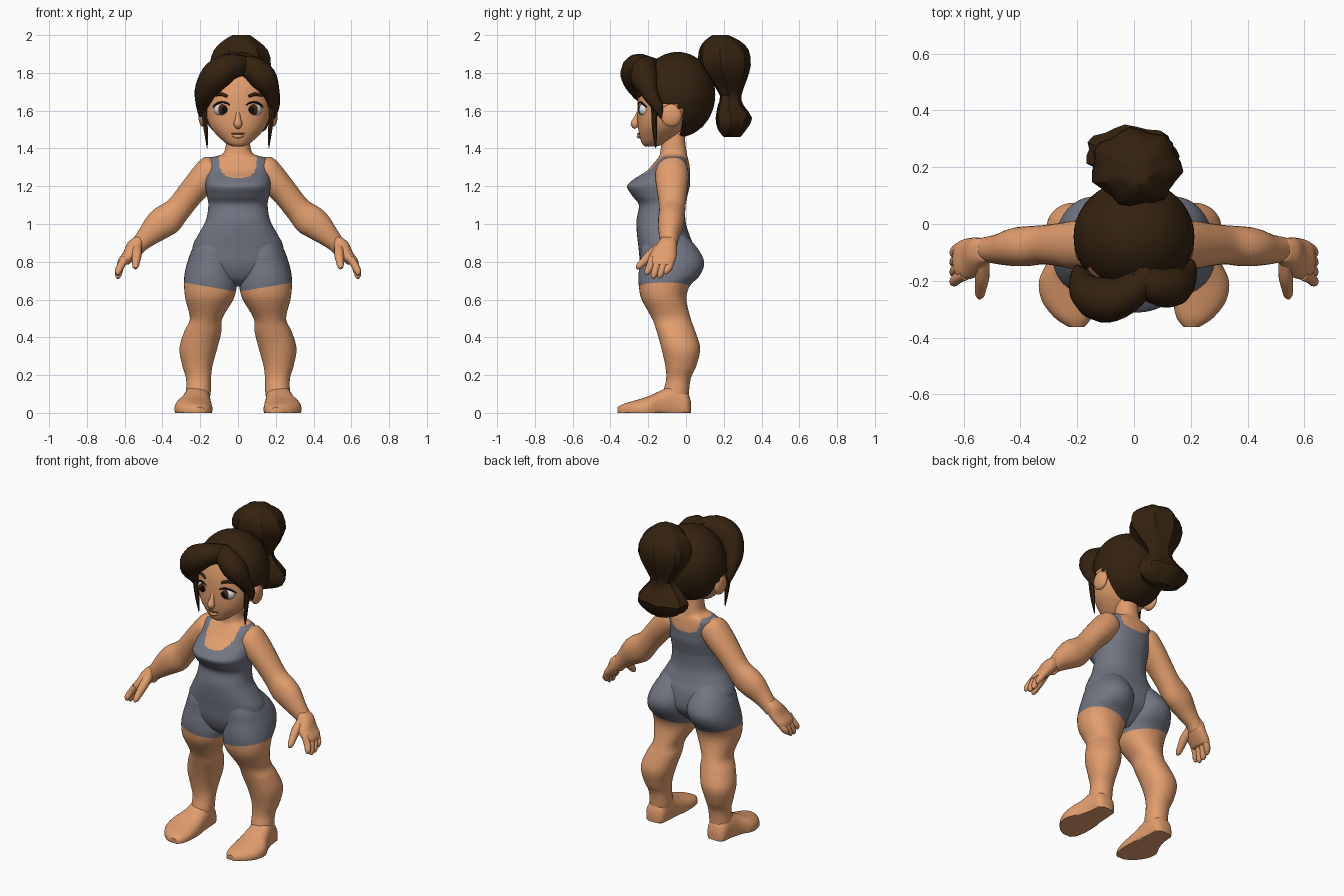
import bpy, bmesh, math
from mathutils import Vector, Matrix


def material(name, r, g, b):
    m = bpy.data.materials.new(name)
    m.diffuse_color = (r, g, b, 1)
    return m


SKIN = material("skin", 0.76, 0.34, 0.155)
SUIT = material("grey suit", 0.17, 0.18, 0.225)
HAIR = material("dark brown hair", 0.035, 0.016, 0.005)
WHITE = material("eye white", 0.75, 0.77, 0.8)
IRIS = material("brown iris", 0.06, 0.02, 0.008)
BLACK = material("black pupil", 0.004, 0.003, 0.003)
LIP = material("lip line", 0.2, 0.06, 0.03)


def finish(name, bm, mats, mirror=False, rule=None, angle=50):
    """Turn a bmesh into a shaded, coloured object."""
    bmesh.ops.recalc_face_normals(bm, faces=bm.faces)
    if rule:
        for f in bm.faces:
            f.material_index = rule(f.calc_center_median())
    me = bpy.data.meshes.new(name)
    bm.to_mesh(me)
    bm.free()
    ob = bpy.data.objects.new(name, me)
    bpy.context.collection.objects.link(ob)
    for m in mats:
        me.materials.append(m)
    if mirror:
        ob.modifiers.new("mirror", 'MIRROR').use_mirror_merge = False
    bpy.ops.object.select_all(action='DESELECT')
    bpy.context.view_layer.objects.active = ob
    ob.select_set(True)
    bpy.ops.object.shade_smooth_by_angle(angle=math.radians(angle))
    return ob


def smooth_rows(rows, steps):
    """Catmull-Rom interpolation between rows of numbers."""
    out = []
    for i in range(len(rows) - 1):
        p = [rows[max(i - 1, 0)], rows[i], rows[i + 1], rows[min(i + 2, len(rows) - 1)]]
        for s in range(steps):
            t = s / steps
            out.append([0.5 * (2 * b + (c - a) * t + (2 * a - 5 * b + 4 * c - d) * t * t
                               + (3 * b - a - 3 * c + d) * t ** 3) for a, b, c, d in zip(*p)])
    return out + [list(rows[-1])]


def skin_rings(rings):
    bm = bmesh.new()
    vs = [[bm.verts.new(p) for p in r] for r in rings]
    n = len(vs[0])
    for a, b in zip(vs, vs[1:]):
        for i in range(n):
            bm.faces.new((a[i], a[(i + 1) % n], b[(i + 1) % n], b[i]))
    bm.faces.new(vs[0])
    bm.faces.new(vs[-1])
    return bm


def loft(rows, place, n=32, steps=5, power=2.0, lobes=0, depth=0.0):
    """Rows are (t, a0, a1, b0, b1): the extents of a rounded section at t."""
    rings = []
    for t, a0, a1, b0, b1 in smooth_rows(rows, steps):
        ring = []
        for i in range(n):
            w = 2 * math.pi * (i + 0.5) / n
            c, s = math.cos(w), math.sin(w)
            k = 1 + depth * math.cos(lobes * w + 0.6)
            a = (a0 + a1) / 2 + (a1 - a0) / 2 * k * math.copysign(abs(c) ** (2 / power), c)
            b = (b0 + b1) / 2 + (b1 - b0) / 2 * k * math.copysign(abs(s) ** (2 / power), s)
            ring.append(place(t, a, b))
        rings.append(ring)
    return skin_rings(rings)


def tube(name, points, mat, mirror=False, n=12, steps=4, flat=1.0):
    """Round tube through (x, y, z, radius) points."""
    pts = smooth_rows(points, steps)
    rings = []
    for i, p in enumerate(pts):
        tan = (Vector(pts[min(i + 1, len(pts) - 1)][:3]) - Vector(pts[max(i - 1, 0)][:3])).normalized()
        u = Vector((0, 1, 0)) - tan * tan.y
        u.normalize()
        v = tan.cross(u)
        rings.append([Vector(p[:3]) + p[3] * (u * flat * math.cos(2 * math.pi * k / n)
                      + v * math.sin(2 * math.pi * k / n)) for k in range(n)])
    return finish(name, skin_rings(rings), [mat], mirror)


def ball_mesh(c, r, turn=0.0, seg=32, rings=20):
    bm = bmesh.new()
    bmesh.ops.create_uvsphere(bm, u_segments=seg, v_segments=rings, radius=1,
                              matrix=Matrix.Translation(c) @ Matrix.Diagonal((*r, 1))
                              @ Matrix.Rotation(turn, 4, 'X'))
    return bm


def upright(t, a, b):
    return Vector((a, b, t))


# Torso and neck: (z, half width, front y, back y)
torso = [(.67, .04, -.16, -.06), (.71, .12, -.21, -.01), (.78, .235, -.24, .045),
         (.88, .24, -.252, .04), (.95, .207, -.26, .015), (1.02, .17, -.262, -.003),
         (1.1, .157, -.25, -.002), (1.15, .165, -.285, .008), (1.2, .173, -.312, .02),
         (1.24, .17, -.272, .022), (1.28, .166, -.21, .022), (1.325, .17, -.168, .016),
         (1.35, .15, -.148, .01), (1.375, .078, -.137, .004), (1.45, .062, -.13, -.005),
         (1.52, .06, -.13, 0)]


def torso_colour(c):
    depth = .115 if c.y < -.07 else .095
    scoop = (abs(c.x) / .1) ** 3 + (max(1.36 - c.z, 0) / depth) ** 3 < 1
    return 0 if c.z > 1.358 or scoop else 1


finish("torso", loft([(z, -w, w, f, b) for z, w, f, b in torso], upright, 96, 9, 2.3),
       [SKIN, SUIT], rule=torso_colour)

# Legs with shorts: (z, inner x, outer x, front y, back y)
legs = [(.97, .05, .17, -.2, -.03), (.88, .015, .236, -.235, .055), (.8, .006, .268, -.243, .096),
        (.73, .005, .284, -.252, .075), (.67, .006, .286, -.25, .02), (.6, .025, .278, -.235, .003),
        (.5, .083, .255, -.18, .025), (.43, .088, .285, -.155, .05), (.34, .11, .31, -.13, .075),
        (.25, .135, .295, -.11, .055), (.18, .143, .275, -.105, .025), (.1, .145, .275, -.12, .015),
        (.04, .16, .27, -.1, .01)]
bm = loft(legs, upright, 40, 6, 2.15)
hem_point, hem_normal = Vector((.14, 0, .665)), Vector((-.17, 0, 1))
bmesh.ops.bisect_plane(bm, geom=bm.verts[:] + bm.edges[:] + bm.faces[:], dist=1e-5,
                       plane_co=hem_point, plane_no=hem_normal)
finish("legs", bm, [SKIN, SUIT], True, lambda c: int((c - hem_point).dot(hem_normal) > 0))

# Feet: (y, inner x, outer x, underside, top), flattened on the ground
feet = [(.026, .185, .25, -.02, .06), (.005, .155, .275, -.05, .11), (-.06, .147, .285, -.05, .15),
        (-.13, .142, .305, -.05, .12), (-.2, .136, .335, -.045, .088), (-.27, .137, .325, -.04, .066),
        (-.33, .15, .28, -.035, .048), (-.363, .175, .23, -.02, .03)]
finish("feet", loft(feet, lambda t, a, b: Vector((a, t, max(b, 0))), 32, 5, 2.4), [SKIN], True)

# Arms run diagonally down: (distance, front y, back y, lower side, upper side)
arms = [(-.085, -.1, -.03, -.02, .045), (-.06, -.14, 0, -.06, .075), (-.02, -.16, .012, -.075, .084),
        (.06, -.16, .012, -.075, .077), (.14, -.15, .004, -.075, .067), (.24, -.142, -.004, -.085, .056),
        (.32, -.148, -.008, -.096, .074), (.38, -.148, -.015, -.082, .075),
        (.45, -.142, -.035, -.06, .06), (.51, -.135, -.045, -.045, .047), (.55, -.14, -.05, -.045, .042)]
finish("arms", loft(arms, lambda t, a, b: Vector((.16 + .7 * t + .714 * b, a, 1.26 - .714 * t + .7 * b)),
                    28, 5, 2.1), [SKIN], True)

# Hands: palm, four fingers and a thumb
palm = [(.93, .5, .55, -.13, -.06), (.9, .5, .585, -.15, -.05), (.85, .52, .608, -.185, -.048),
        (.81, .555, .635, -.195, -.055), (.785, .58, .64, -.185, -.065)]
finish("palms", loft(palm, upright, 24, 4, 2.4), [SKIN], True)
for i in range(4):
    y = -.077 - .034 * i
    tip = (.735, .715, .712, .73)[i]
    tube(f"finger_{i + 1}", [(.595, y, .82, .02), (.622, y - .012, .775, .02),
                             (.634, y - .025, tip + .018, .017), (.637, y - .032, tip, .007)], SKIN, True)
tube("thumbs", [(.535, -.13, .88, .026), (.535, -.185, .84, .026), (.54, -.225, .8, .021),
                (.543, -.25, .775, .016), (.545, -.262, .765, .006)], SKIN, True)

# Head: (z, half width, front y, back y)
head = [(1.41, .025, -.215, -.16), (1.425, .06, -.233, -.11), (1.465, .106, -.246, -.05),
        (1.52, .15, -.255, 0), (1.6, .173, -.257, .05), (1.7, .176, -.25, .08),
        (1.8, .155, -.217, .07), (1.85, .11, -.17, .03), (1.88, .04, -.11, -.03)]
finish("head", loft([(z, -w, w, f, b) for z, w, f, b in head], upright, 48, 5, 2.1), [SKIN])
finish("ears", ball_mesh((.186, -.078, 1.575), (.024, .055, .06)), [SKIN], True)
tube("nose", [(0, -.245, 1.6, .01), (0, -.262, 1.56, .014), (0, -.27, 1.53, .023),
              (0, -.262, 1.508, .012)], SKIN)
tube("lower_lip", [(-.03, -.243, 1.468, .004), (0, -.25, 1.464, .011), (.03, -.243, 1.468, .004)], SKIN)
tube("mouth", [(-.036, -.243, 1.48, .003), (0, -.254, 1.477, .004), (.036, -.243, 1.48, .003)], LIP)

# Eyes with concentric iris and pupil, plus lashes and brows
EYE, SIZE = Vector((.077, -.208, 1.605)), (.05, .046, .039)


def eye_colour(c):
    d = math.hypot(c.x - EYE.x + .006, c.z - EYE.z)
    if c.y > EYE.y or d > .034:
        return 0
    return 2 if d < .017 else 1


finish("eyes", ball_mesh(EYE, SIZE, math.pi / 2, 32, 32), [WHITE, IRIS, BLACK], True, eye_colour)
tube("lashes", [(.032, -.246, 1.618, .003), (.055, -.25, 1.638, .004), (.085, -.243, 1.645, .005),
                (.112, -.23, 1.637, .005), (.134, -.208, 1.618, .003)], BLACK, True)
tube("brows", [(.055, -.243, 1.675, .008), (.09, -.234, 1.687, .009), (.13, -.208, 1.678, .005)], HAIR, True)


# Hair cap, opened around the face, ears and neck
def bare(c):
    return c.z < 1.79 and c.y < (-.16 if c.z > 1.63 else -.03)


bm = ball_mesh((0, -.045, 1.685), (.213, .2, .226), 0, 40, 28)
bmesh.ops.delete(bm, geom=[f for f in bm.faces if bare(f.calc_center_median())], context='FACES')
finish("hair_cap", bm, [HAIR])

# Swept fringe on both sides of the parting and thin side strands
tube("fringe_left", [(.06, -.17, 1.835, .045), (-.03, -.25, 1.835, .068), (-.11, -.268, 1.79, .08),
                     (-.168, -.235, 1.71, .062), (-.19, -.18, 1.63, .035), (-.2, -.15, 1.57, .008)], HAIR)
tube("fringe_right", [(.0, -.17, 1.835, .045), (.07, -.215, 1.825, .065), (.135, -.22, 1.77, .072),
                      (.177, -.19, 1.69, .045), (.19, -.15, 1.62, .03), (.19, -.13, 1.56, .006)], HAIR)
for side, x in (("left", -1), ("right", 1)):
    tube(f"strand_{side}", [(x * .182, -.165, 1.65, .02), (x * .177, -.168, 1.56, .015),
                            (x * .168, -.165, 1.48, .012), (x * .163, -.16, 1.4, .002)], HAIR, n=6)

# Ponytail: tie, upper bun and lower tuft with chunky locks
tube("hair_tie", [(0, .05, 1.8, .07), (0, .1, 1.82, .06), (0, .16, 1.86, .08)], HAIR)
tail = [(2.0, -.03, .06, .14, .22), (1.97, -.08, .1, .1, .28), (1.92, -.13, .15, .07, .325),
        (1.84, -.15, .165, .072, .335), (1.76, -.115, .125, .13, .315), (1.68, -.07, .075, .18, .29),
        (1.63, -.11, .1, .17, .3), (1.56, -.17, .15, .158, .345), (1.5, -.14, .14, .17, .315),
        (1.46, -.06, .07, .2, .285)]
finish("ponytail", loft(tail, upright, 24, 2, 2.0, 7, .07), [HAIR], angle=35)
